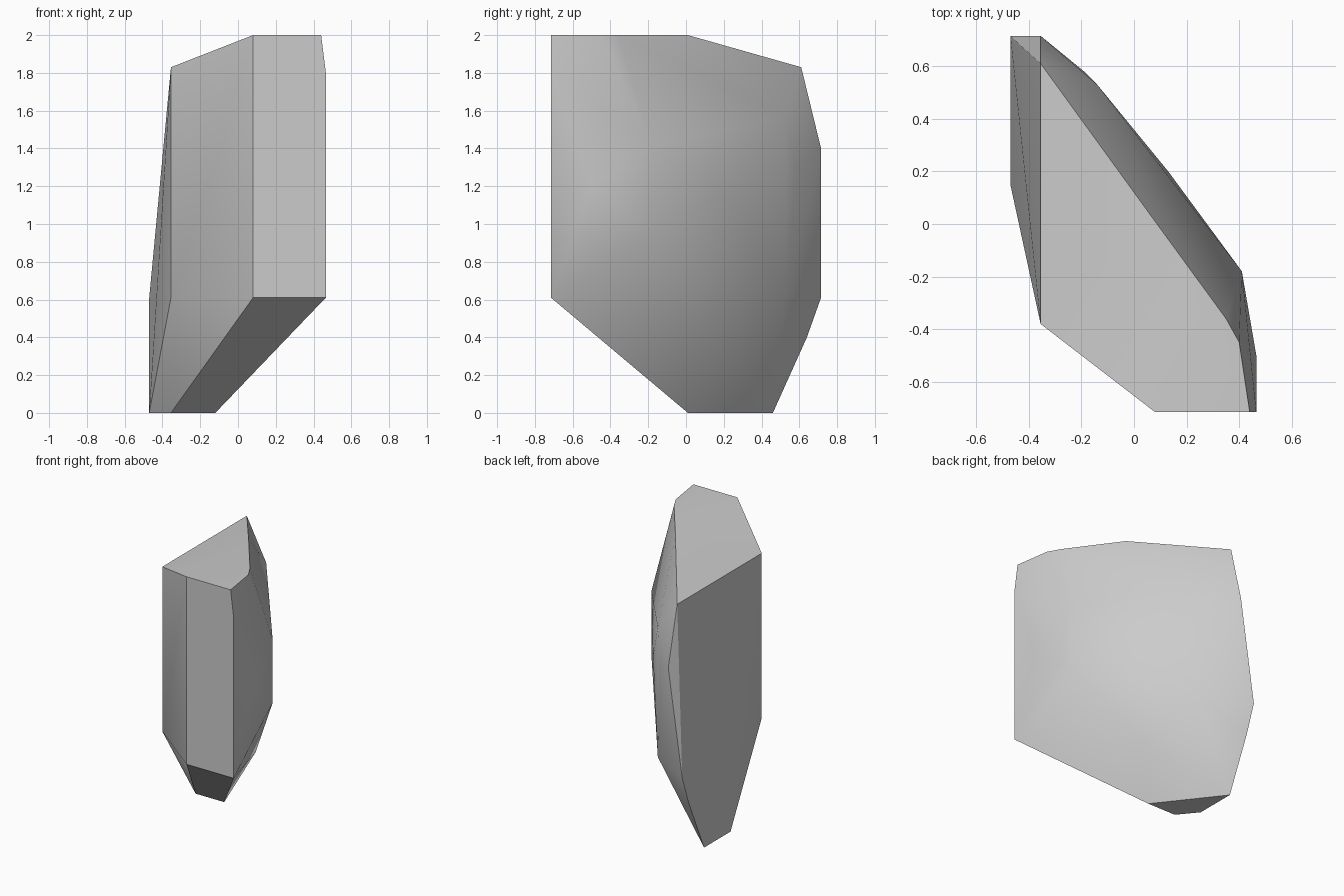
import bpy
import bmesh
import math

# Remove the default object only
default_cube = bpy.data.objects.get("Cube")
if default_cube:
    bpy.data.objects.remove(default_cube, do_unlink=True)


def make_material(name, colour):
    material = bpy.data.materials.new(name)
    material.use_nodes = True
    material.diffuse_color = colour
    shader = next(n for n in material.node_tree.nodes if n.type == "BSDF_PRINCIPLED")
    shader.inputs["Base Color"].default_value = colour
    return material


def column(x, y, *heights):
    """Corner points stacked above one another."""
    return [(x, y, z) for z in heights]


def hull_object(name, points, material):
    """Chipped stone: the convex hull of its corners, flat areas merged."""
    bm = bmesh.new()
    for point in points:
        bm.verts.new(point)
    result = bmesh.ops.convex_hull(bm, input=bm.verts[:])
    loose = {g for g in result["geom_interior"] + result["geom_unused"]
             if isinstance(g, bmesh.types.BMVert)}
    bmesh.ops.delete(bm, geom=[v for v in loose if v.is_valid], context="VERTS")
    bmesh.ops.dissolve_limit(bm, angle_limit=math.radians(0.5),
                             verts=bm.verts[:], edges=bm.edges[:])
    bmesh.ops.recalc_face_normals(bm, faces=bm.faces[:])
    mesh = bpy.data.meshes.new(name)
    bm.to_mesh(mesh)
    bm.free()
    mesh.materials.append(material)
    obj = bpy.data.objects.new(name, mesh)
    bpy.context.collection.objects.link(obj)
    return obj


stone_grey = make_material("stone grey", (0.6, 0.6, 0.6, 1))

top, shoulder, foot, ground = 2.0, 1.83, 0.61, 0.0
front, back = -0.715, 0.715

# Upright front corners of the slab
corners = column(-0.355, -0.38, foot, shoulder)
corners += column(0.08, front, foot, top)
corners += column(0.465, front, foot, 1.8)

# Flat crown that slopes down to one side
corners += [(x, y, top) for x, y in
            ((0.44, front), (0.4, -0.45), (0.35, -0.36), (0.08, 0.01))]
corners += column(-0.355, 0.61, shoulder)

# Small flat base
corners += [(x, y, ground) for x, y in
            ((-0.355, 0.01), (-0.12, 0.01), (-0.47, 0.15), (-0.47, 0.46))]

# Back edge
corners += column(-0.47, 0.64, 0.4)
corners += column(-0.47, back, foot)
corners += column(-0.355, back, 1.4)

# Gently bulging broad side
corners += column(0.465, -0.5, 1.2)
corners += column(0.41, -0.18, 0.95, 1.42)
corners += column(0.13, 0.2, 1.15)
corners += column(-0.14, 0.53, foot, 1.57)
corners += column(-0.19, 0.58, 1.3)
corners += column(0.04, 0.15, 0.36)

rock = hull_object("rock_slab", corners, stone_grey)

# Soft shading across shallow bends, crisp chipped edges
bpy.ops.object.select_all(action="DESELECT")
rock.select_set(True)
bpy.context.view_layer.objects.active = rock
bpy.ops.object.shade_smooth_by_angle(angle=math.radians(30))
